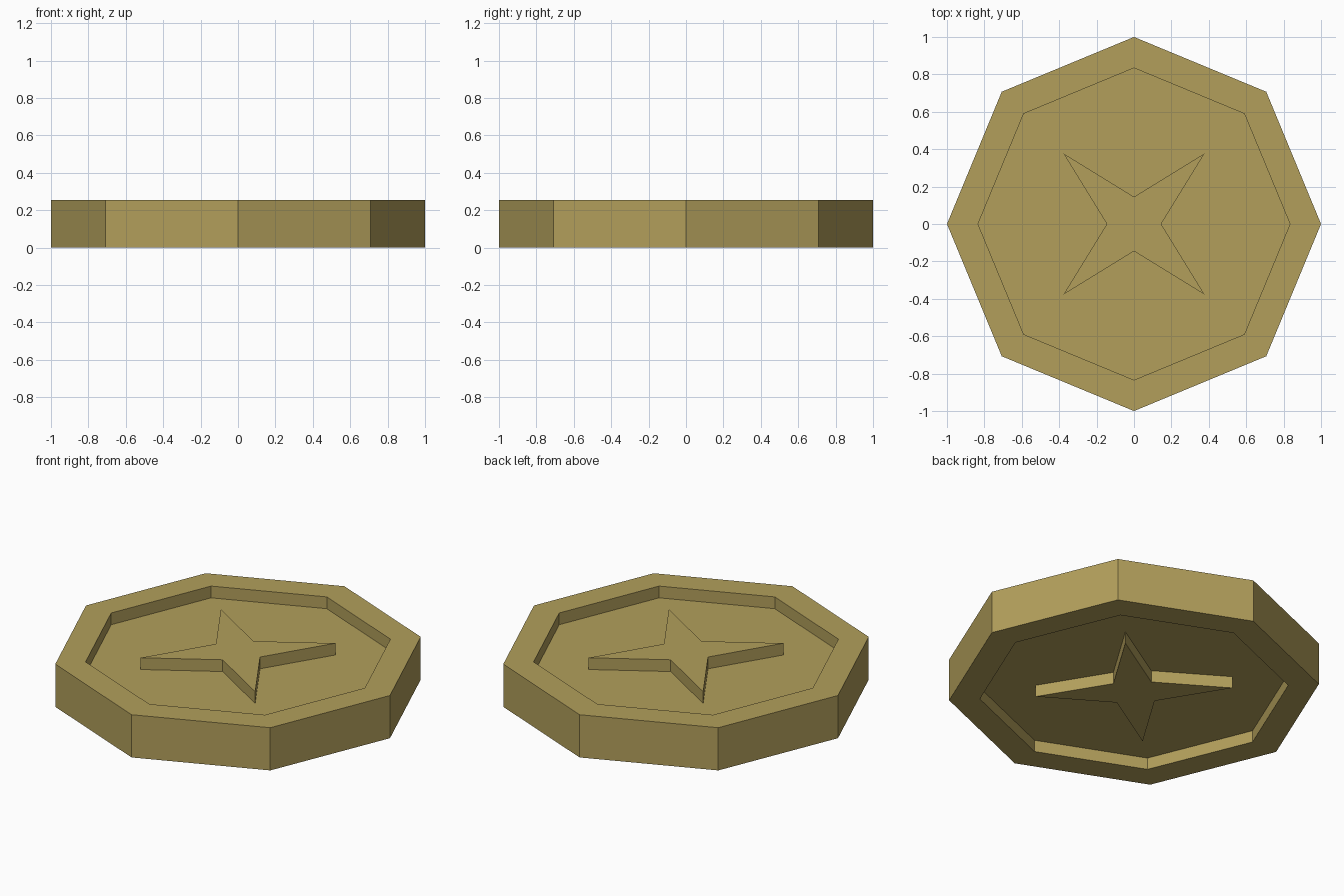
import bpy, bmesh, math

if "Cube" in bpy.data.objects:
    bpy.data.objects.remove(bpy.data.objects["Cube"])

HEIGHT = 0.254     # full thickness
DEPTH = 0.07       # recess depth on both sides
RIM, FIELD = (1.0, 1.0), (0.834, 0.834)   # radii at (axis, diagonal) corners
STAR = (0.145, 0.533)                     # star notches and tips

brass = bpy.data.materials.new("brass")
brass.diffuse_color = (0.445, 0.347, 0.105, 1)
brass.use_nodes = True
brass.node_tree.nodes["Principled BSDF"].inputs["Base Color"].default_value = brass.diffuse_color

bm = bmesh.new()


def ring(radii, z):
    """Eight corners alternating between the two radii."""
    return [bm.verts.new((radii[i % 2] * math.cos(i * math.pi / 4),
                          radii[i % 2] * math.sin(i * math.pi / 4), z))
            for i in range(8)]


# Rings from the lower star face, out around the rim, to the upper star face
low, high = DEPTH, HEIGHT - DEPTH
rings = [ring(r, z) for r, z in (
    (STAR, 0), (STAR, low), (FIELD, low), (FIELD, 0), (RIM, 0),
    (RIM, HEIGHT), (FIELD, HEIGHT), (FIELD, high), (STAR, high), (STAR, HEIGHT))]

# Walls, recessed fields and rim faces between neighbouring rings
for a, b in zip(rings, rings[1:]):
    for i in range(8):
        j = (i + 1) % 8
        bm.faces.new((a[i], a[j], b[j], b[i]))

# Raised star faces
bm.faces.new(rings[0][::-1])
bm.faces.new(rings[-1])
bmesh.ops.recalc_face_normals(bm, faces=bm.faces)

mesh = bpy.data.meshes.new("octagonal_coin")
bm.to_mesh(mesh)
bm.free()
mesh.materials.append(brass)
coin = bpy.data.objects.new("octagonal_coin", mesh)
bpy.context.collection.objects.link(coin)
